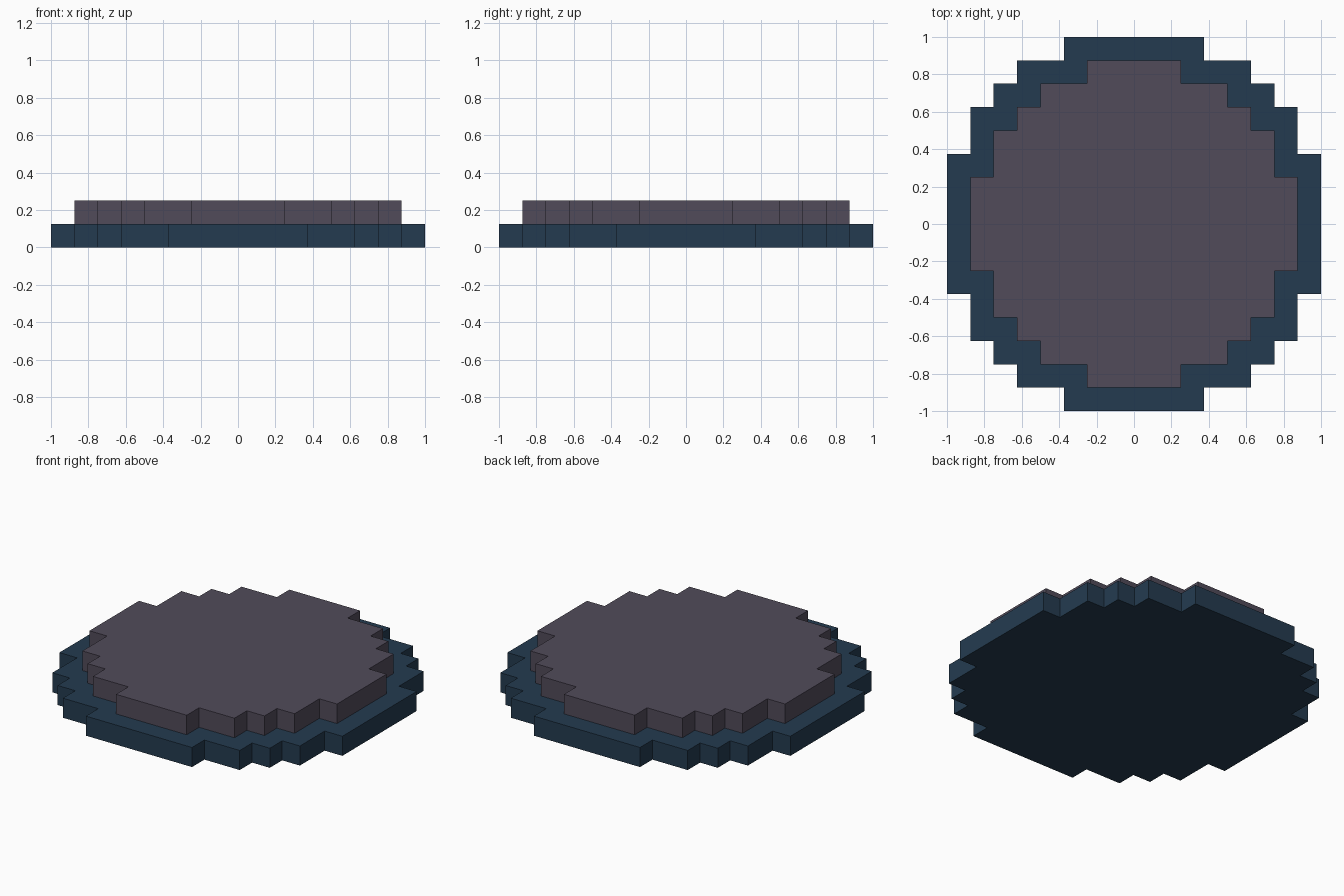
import bpy
import bmesh

cube = bpy.data.objects.get("Cube")
if cube:
    bpy.data.objects.remove(cube, do_unlink=True)

U = 0.125  # one block


def make_material(name, rgb):
    linear = [((c / 255 + 0.055) / 1.055) ** 2.4 for c in rgb]
    mat = bpy.data.materials.new(name)
    mat.use_nodes = True
    mat.diffuse_color = (*linear, 1)
    bsdf = next(n for n in mat.node_tree.nodes if n.type == 'BSDF_PRINCIPLED')
    bsdf.inputs["Base Color"].default_value = (*linear, 1)
    return mat


def stepped_outline(corners):
    """Counter-clockwise outline from the outer corners of one quadrant."""
    quadrant = [corners[0]]
    for (_, y), (nx, ny) in zip(corners, corners[1:]):
        quadrant += [(nx, y), (nx, ny)]
    outline = []
    for _ in range(4):
        outline += quadrant
        quadrant = [(-y, x) for x, y in quadrant]
    return outline


def make_disc(name, corners, level, mat):
    """Extrude a stepped disc one block high, standing on the given level."""
    bm = bmesh.new()
    face = bm.faces.new([bm.verts.new((x * U, y * U, level * U))
                         for x, y in stepped_outline(corners)])
    top = bmesh.ops.extrude_face_region(bm, geom=[face], use_keep_orig=True)
    verts = [v for v in top["geom"] if isinstance(v, bmesh.types.BMVert)]
    bmesh.ops.translate(bm, verts=verts, vec=(0, 0, U))
    bmesh.ops.recalc_face_normals(bm, faces=bm.faces)
    mesh = bpy.data.meshes.new(name)
    bm.to_mesh(mesh)
    bm.free()
    mesh.materials.append(mat)
    obj = bpy.data.objects.new(name, mesh)
    bpy.context.collection.objects.link(obj)


# Wide lower disc
make_disc("base_disc", [(8, 3), (7, 5), (6, 6), (5, 7), (3, 8)], 0,
          make_material("dark blue", (36, 59, 80)))

# Smaller upper disc
make_disc("top_disc", [(7, 2), (6, 4), (5, 5), (4, 6), (2, 7)], 1,
          make_material("grey purple", (81, 75, 90)))
